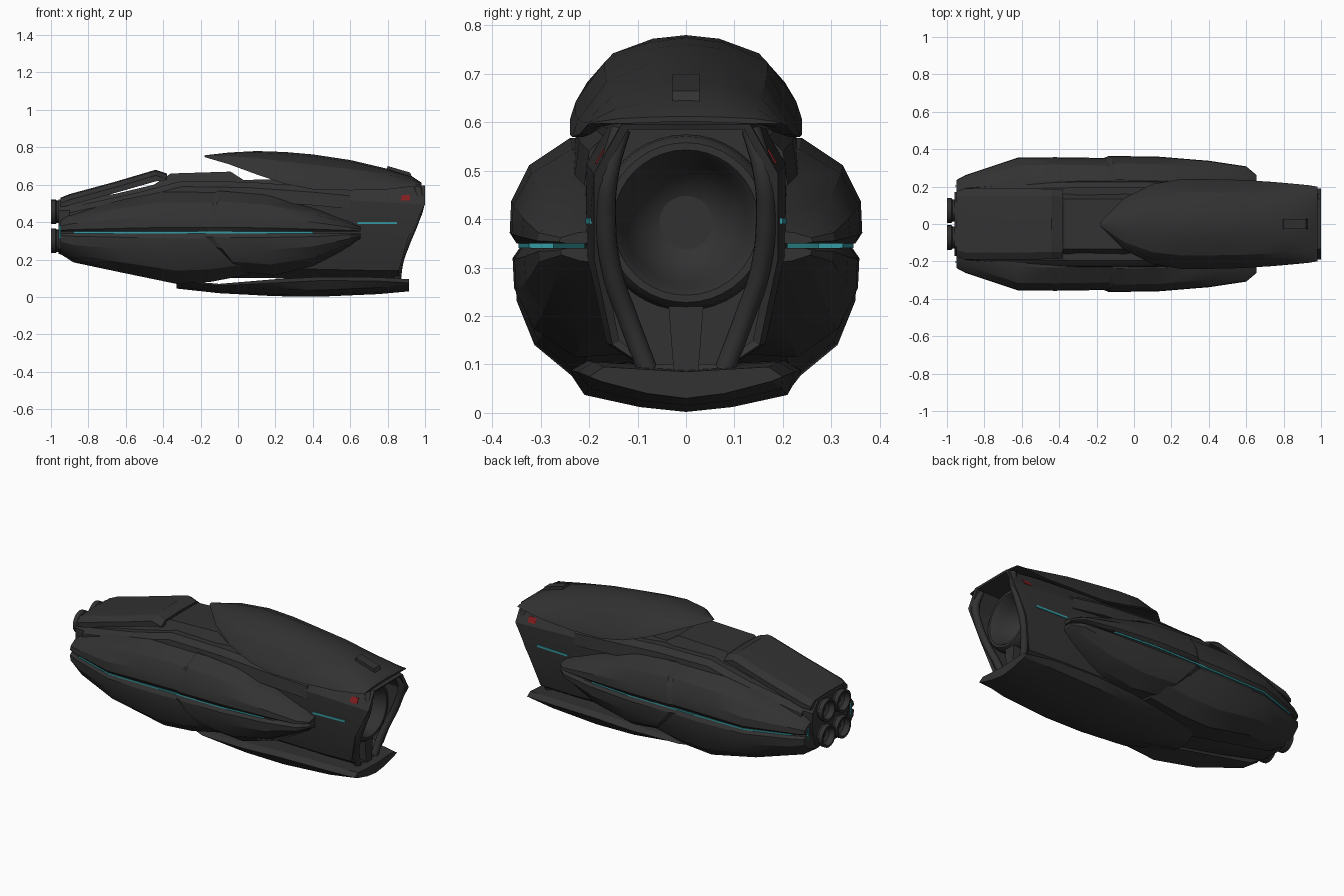
import bpy, bmesh, math
from mathutils import Vector

if "Cube" in bpy.data.objects:
    bpy.data.objects.remove(bpy.data.objects["Cube"])


def material(name, rgb):
    m = bpy.data.materials.new(name)
    m.diffuse_color = (*rgb, 1)
    m.use_nodes = True
    m.node_tree.nodes["Principled BSDF"].inputs["Base Color"].default_value = m.diffuse_color
    return m


DARK = material("charcoal", (0.032, 0.032, 0.032))
CYAN = material("cyan_glow", (0.035, 0.33, 0.36))
RED = material("red_mark", (0.22, 0.012, 0.014))


def finish(name, bm, mat, angle=25):
    bmesh.ops.recalc_face_normals(bm, faces=bm.faces)
    me = bpy.data.meshes.new(name)
    bm.to_mesh(me)
    bm.free()
    ob = bpy.data.objects.new(name, me)
    bpy.context.collection.objects.link(ob)
    me.materials.append(mat)
    bpy.ops.object.select_all(action='DESELECT')
    ob.select_set(True)
    bpy.context.view_layer.objects.active = ob
    bpy.ops.object.shade_smooth_by_angle(angle=math.radians(angle))
    return ob


def loft(name, sections, mat=DARK, mirror=False, angle=25):
    """Skin closed rings of 3D points, cap both ends, optionally mirror in y."""
    bm = bmesh.new()
    for s in ((1, -1) if mirror else (1,)):
        rings = [[bm.verts.new((x, y * s, z)) for x, y, z in r] for r in sections]
        n = len(rings[0])
        for a, b in zip(rings, rings[1:]):
            for i in range(n):
                j = (i + 1) % n
                bm.faces.new((a[i], a[j], b[j], b[i]))
        bm.faces.new(rings[0])
        bm.faces.new(rings[-1])
    return finish(name, bm, mat, angle)


def symmetric(x, half):
    """Full ring from a half profile that starts and ends at y = 0."""
    return [(x, y, z) for y, z in half] + [(x, -y, z) for y, z in half[-2:0:-1]]


def lathe(name, profile, cy, cz, seg=32):
    """Revolve (x, radius) points about an axis along x."""
    loft(name, [[(x, cy + r * math.cos(2 * math.pi * k / seg), cz + r * math.sin(2 * math.pi * k / seg))
                 for k in range(seg)] for x, r in profile], angle=35)


def tube(name, path, radius):
    cu = bpy.data.curves.new(name, 'CURVE')
    cu.dimensions = '3D'
    cu.bevel_depth = radius
    cu.bevel_resolution = 3
    cu.use_fill_caps = True
    for s in (1, -1):
        sp = cu.splines.new('BEZIER')
        sp.bezier_points.add(len(path) - 1)
        for p, (x, y, z) in zip(sp.bezier_points, path):
            p.co = (x, y * s, z)
            p.handle_left_type = p.handle_right_type = 'AUTO'
    ob = bpy.data.objects.new(name, cu)
    bpy.context.collection.objects.link(ob)
    cu.materials.append(DARK)


# Main hull, ending in a slanted, hollow nose
def hull(x, w, zt, zb):
    h = zt - zb
    return symmetric(x, [(0, zt), (.7 * w, zt), (w, zt - .2 * h), (w, zb + .45 * h),
                         (.8 * w, zb + .1 * h), (.4 * w, zb), (0, zb)])


def slant(ring, back=0.0):
    return [(x - back + .14 * min(1, max(0, (z - .22) / .27)), y, z) for x, y, z in ring]


secs = [hull(*p) for p in [(-.96, .17, .52, .23), (-.66, .19, .55, .16), (-.45, .2, .60, .12),
                           (-.36, .19, .66, .10), (-.04, .19, .67, .10), (.03, .2, .625, .10),
                           (.2, .21, .63, .10), (.65, .205, .62, .09)]]
secs += [slant(hull(.86, .19, .595, .09)), slant(hull(.855, .172, .585, .1)), hull(.74, .172, .585, .1)]
loft("main_hull", secs)


# Top armour shell and rear roof plate
def shell(x, w, zt, zb, t=.03):
    h = zt - zb
    return symmetric(x, [(0, zt), (.32 * w, zt - .06 * h), (.7 * w, zt - .3 * h), (.95 * w, zt - .78 * h),
                         (w, zb), (.9 * w, zb), (.62 * w, zt - .3 * h - t), (0, zt - t)])


loft("top_shell", [shell(*p) for p in [
    (-.18, .012, .757, .748, .006), (-.05, .14, .772, .71, .03), (.1, .215, .78, .655, .04),
    (.25, .24, .775, .605, .05), (.4, .24, .762, .575, .05), (.6, .235, .732, .57, .05),
    (.8, .22, .685, .575, .04), (.93, .208, .645, .59, .03), (.98, .2, .612, .597, .01)]])


def plate(x, w, zt, zb):
    return symmetric(x, [(0, zt), (.8 * w, zt - .005), (w, zt - .03), (w, zb), (0, zb)])


loft("rear_roof", [plate(*p) for p in [(-.95, .175, .53, .48), (-.9, .19, .55, .49), (-.66, .19, .615, .555),
                                       (-.44, .188, .68, .618), (-.38, .185, .66, .625)]])
# Raised tab on the shell
loft("shell_tab", [[(.79, y, .665), (.80, y, .70), (.92, y, .665), (.935, y, .63)]
                   for y in (-.028, -.02, .02, .028)])


# Bottom keel plate
def keel(x, w, zt, zb):
    return symmetric(x, [(0, zb), (.4 * w, zb + .01), (.88 * w, zb + .035), (w, max(zb + .04, zt - .02)),
                         (.85 * w, max(zb + .045, zt)), (0, max(zb + .03, zt - .01))])


loft("keel_plate", [keel(*p) for p in [(-.33, .12, .065, .045), (-.1, .2, .07, .02), (.2, .235, .095, .004),
                                       (.45, .238, .108, .002), (.75, .225, .105, .015), (.915, .2, .095, .03)]])


# Side pods: rear and front armour panels above and below the glowing seam
def pod(x, yo, seam, ze, lean=0.0):
    d = ze - seam
    pts = [(.08, 0), (yo - .014, 0), (yo, .1), (yo - .003, .4), (yo - .04, .74), (yo - .125, 1), (.08, .96)]
    return [(x + lean * f, y, seam + d * f) for y, f in pts]


UP, LOW = .350, .340
loft("rear_upper_panel", [pod(x, y, UP, z) for x, y, z in [
    (-.95, .235, .42), (-.9, .262, .45), (-.62, .355, .52), (-.42, .357, .56), (-.1, .352, .56), (.1, .34, .53)]],
    mirror=True)
loft("rear_lower_panel", [pod(x, y, LOW, z) for x, y, z in [
    (-.95, .235, .23), (-.88, .265, .185), (-.62, .35, .13), (-.33, .353, .07), (-.15, .345, .08), (.06, .33, .12)]],
    mirror=True)
loft("front_upper_panel", [pod(x, y, UP, z, l) for x, y, z, l in [
    (-.17, .35, .555, .04), (-.14, .364, .568, .04), (.13, .36, .545, .02), (.4, .338, .475, 0),
    (.6, .308, .405, 0), (.655, .262, .38, 0)]], mirror=True)
loft("front_lower_panel", [pod(x, y, LOW, z, l) for x, y, z, l in [
    (-.19, .345, .16, .18), (-.15, .358, .135, .16), (.13, .354, .115, .06), (.4, .334, .165, 0),
    (.6, .305, .27, 0), (.655, .26, .305, 0)]], mirror=True)
# Inner fairings between the pods and hull
loft("shoulder_fairing", [[(x, .12, z - .1), (x, y, z - .1), (x, y - .01, z - .03), (x, y - .04, z), (x, .12, z)]
                          for x, y, z in [(-.9, .2, .48), (-.55, .23, .555), (-.3, .235, .62),
                                          (.05, .235, .615), (.4, .23, .59), (.6, .21, .57)]], mirror=True)


# Glowing strips and red marks
def strip(name, pts, half, mat, depth=.008):
    loft(name, [[(x, y - depth, z - half), (x, y, z - half), (x, y, z + half), (x, y - depth, z + half)]
                for x, y, z in pts], mat, True)


strip("pod_seam_light", [(-.88, .256, .345), (-.62, .344, .345), (-.14, .346, .345),
                         (.13, .346, .345), (.4, .324, .345)], .0045, CYAN, .05)
strip("nose_light", [(.64, .208, .396), (.74, .204, .396), (.85, .199, .396)], .006, CYAN)
loft("pod_tail_light", [[(x, .2, z), (x, .206, z), (x + .008, .206, z), (x + .008, .2, z)]
                        for x, z in [(-.956, .31), (-.956, .385)]], CYAN, True)
loft("red_marker", [[(x, .180, .515), (x, .188, .515), (x, .1705, .545), (x, .1625, .545)]
                    for x in (.87, .92)], RED, True)

# Nose bowl with its ring, side pipes and centre strut
lathe("nose_bowl", [(.7, .165), (.83, .182), (.865, .178), (.882, .165), (.882, .15), (.865, .138),
                    (.82, .125), (.77, .095), (.74, .055), (.73, .005)], 0, .393, 40)
tube("nose_pipes", [(.96, .135, .585), (.975, .158, .5), (.945, .165, .4), (.9, .152, .29),
                    (.865, .118, .19), (.85, .08, .09)], .021)
loft("nose_strut", [[(.76, -w, z), (.87, -w, z), (.87, w, z), (.76, w, z)] for w, z in [(.025, .08), (.036, .22)]])

# Four tail engines
for i, (y, z) in enumerate([(sy, sz) for sy in (-.072, .072) for sz in (.3, .455)]):
    lathe("engine_%d" % (i + 1), [(-.93, .058), (-.97, .06), (-.975, .066), (-1, .066), (-1, .054),
                                  (-.97, .045), (-.955, .02), (-.975, .002)], y, z, 20)
